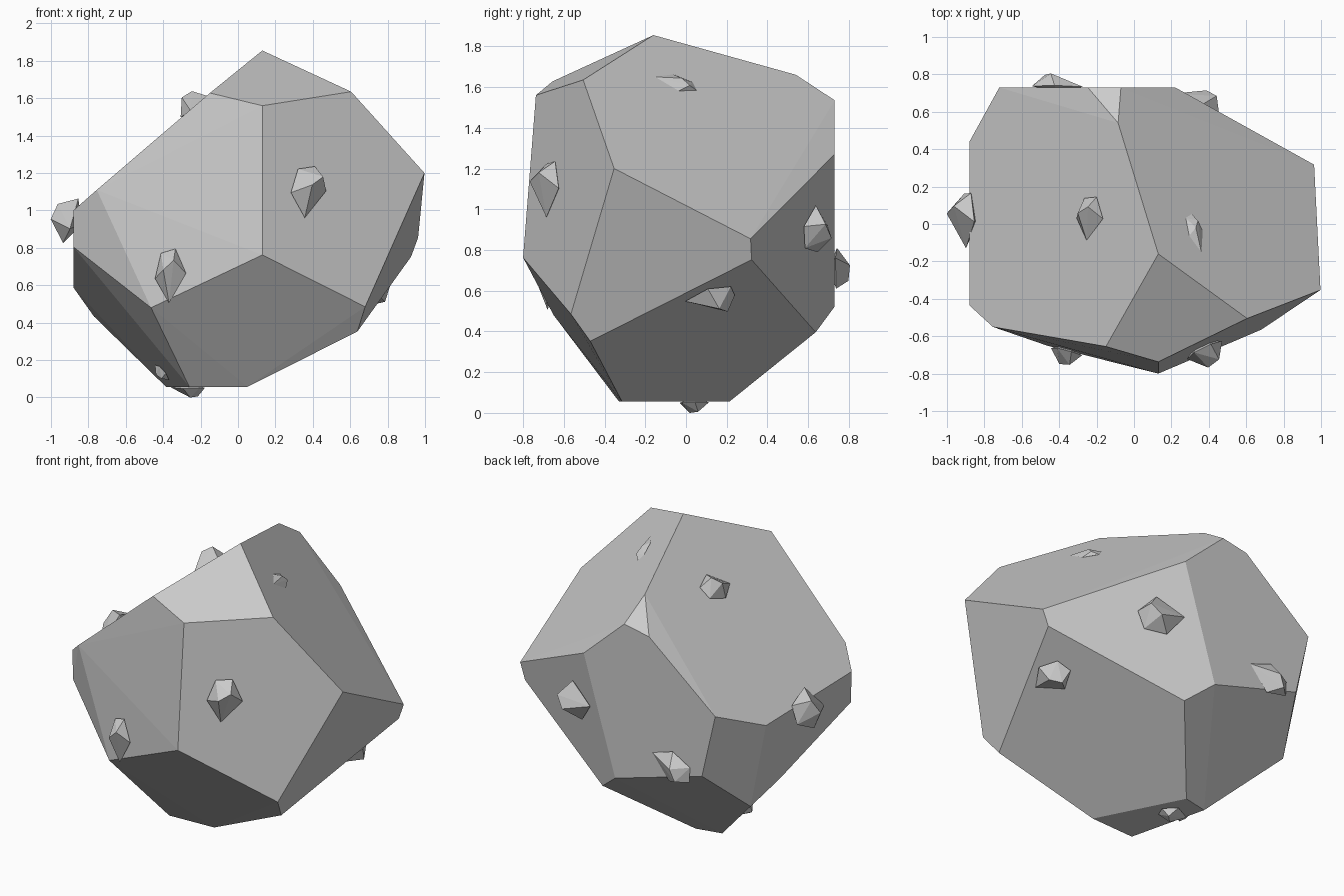
import bpy, bmesh, math
from mathutils import Vector, Matrix

if "Cube" in bpy.data.objects:
    bpy.data.objects.remove(bpy.data.objects["Cube"])


def hull_object(name, points):
    bm = bmesh.new()
    for p in points:
        bm.verts.new(p)
    res = bmesh.ops.convex_hull(bm, input=bm.verts[:])
    inner = [g for g in res["geom_interior"] if isinstance(g, bmesh.types.BMVert)]
    bmesh.ops.delete(bm, geom=inner, context='VERTS')
    bmesh.ops.recalc_face_normals(bm, faces=bm.faces[:])
    bmesh.ops.dissolve_limit(bm, angle_limit=math.radians(1.5),
                             verts=bm.verts[:], edges=bm.edges[:])
    mesh = bpy.data.meshes.new(name)
    bm.to_mesh(mesh)
    bm.free()
    obj = bpy.data.objects.new(name, mesh)
    bpy.context.collection.objects.link(obj)
    return obj


# Main boulder: corners of the faceted convex body
corners = [
    # crown
    (.13, -.16, 1.855), (.605, -.505, 1.635), (.13, -.737, 1.56), (-.15, -.655, 1.628),
    (-.085, .54, 1.66), (-.247, .73, 1.50), (-.07, .73, 1.535),
    # front and right side
    (.13, -.80, .762), (.997, -.353, 1.20), (.68, -.565, .485), (.638, -.47, .352),
    (.963, .317, .855), (.925, .322, .752),
    # back side
    (.22, .73, 1.27), (-.005, .73, .522), (.15, .637, .396),
    (-.72, .73, 1.11), (-.625, .73, .70),
    # left side
    (-.88, .44, .985), (-.88, -.435, 1.0), (-.755, -.55, 1.11), (-.88, -.425, .805),
    (-.88, .30, .588), (-.77, .44, .433), (-.465, -.65, .48),
    # base
    (.05, -.315, .057), (-.26, -.33, .057), (-.385, .18, .057), (-.22, .215, .057),
]
boulder = hull_object("boulder", corners)
bpy.context.view_layer.update()

# Chip profile: pointed at one end, ridge on top (along, across, height)
PROFILE = [(.5, -.05, .05), (.05, -.5, .15), (-.05, .5, .1), (-.42, -.32, .1),
           (-.5, .15, .1), (-.1, -.12, 1), (-.28, .2, .9), (0, 0, -.4)]


def chip(name, centre, tip, length, width, height, normal=None):
    hit, loc, nrm, _ = boulder.closest_point_on_mesh(Vector(centre))
    n = Vector(normal).normalized() if normal else nrm
    along = Vector(tip)
    along = (along - n * along.dot(n)).normalized()
    across = n.cross(along)
    return hull_object(name, [loc + along * a * length + across * b * width + n * c * height
                              for a, b, c in PROFILE])


# Small stone chips stuck to the faces
chip("chip_front_right", (.38, -.68, 1.10), (-.1, 0, -1), .28, .21, .11)
chip("chip_front_left", (-.36, -.68, .65), (0, 0, -1), .29, .17, .085)
chip("chip_left", (-.89, .02, .94), (0, -1, -.2), .31, .25, .12, (-.95, 0, .3))
chip("chip_top_left", (-.24, .03, 1.56), (-.2, -1, 0), .24, .18, .09)
chip("chip_top_right", (.33, -.05, 1.62), (.1, -1, 0), .22, .11, .03)
chip("chip_right_low", (.73, .12, .56), (0, -1, 0), .25, .20, .095)
chip("chip_back_right", (.34, .67, .90), (-1, .4, .2), .28, .24, .11)
chip("chip_back_left", (-.41, .73, .71), (1, 0, .3), .29, .20, .075)
chip("chip_base", (-.27, .04, .057), (-1, .2, 0), .18, .15, .057)
chip("chip_left_low", (-.41, -.03, .13), (0, 1, 0), .13, .11, .04)
